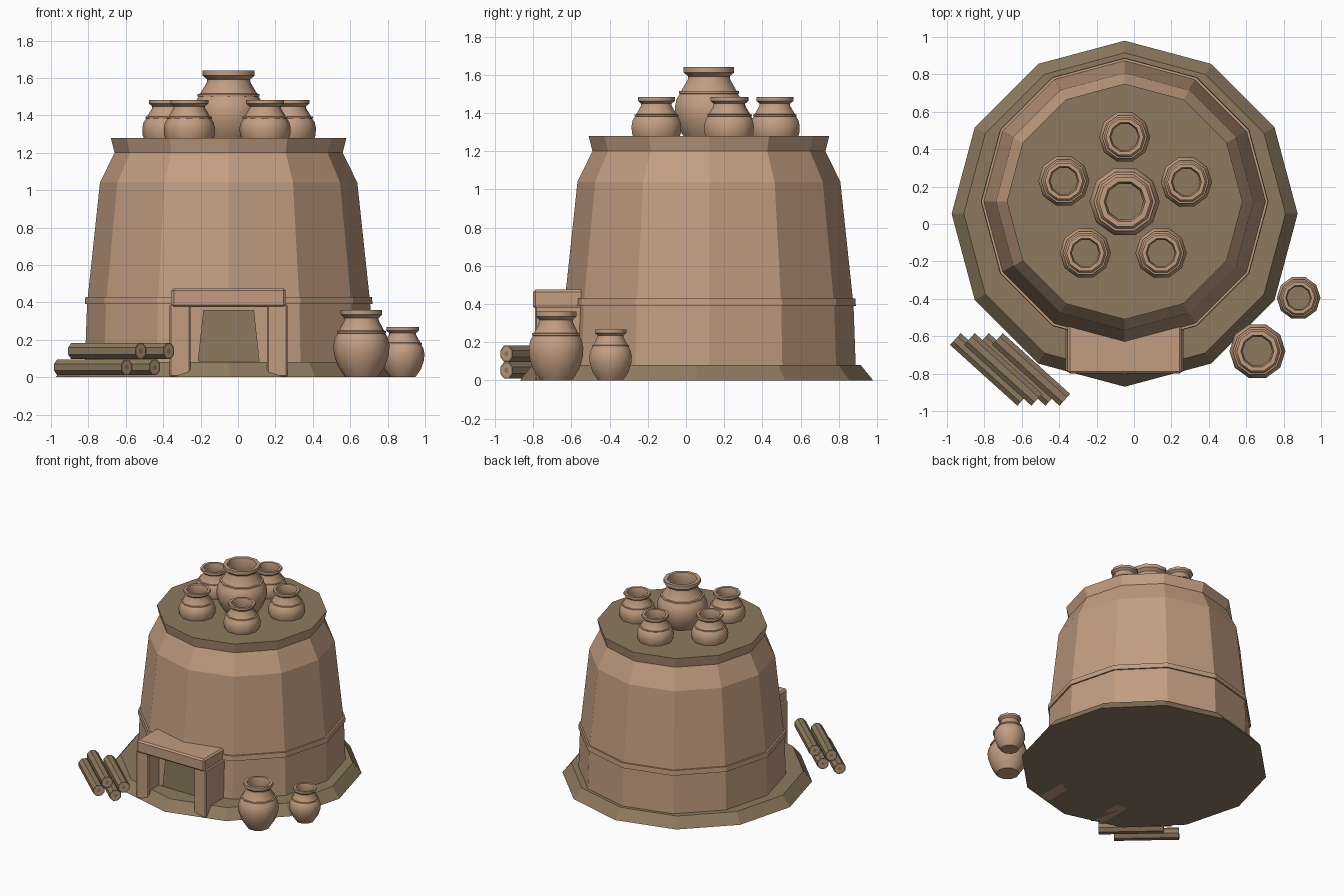
import bpy, bmesh, math
from mathutils import Vector, Matrix

cube = bpy.data.objects.get("Cube")
if cube:
    bpy.data.objects.remove(cube, do_unlink=True)


def material(name, colour):
    m = bpy.data.materials.new(name)
    m.use_nodes = True
    m.diffuse_color = (*colour, 1)
    bsdf = next(n for n in m.node_tree.nodes if n.type == 'BSDF_PRINCIPLED')
    bsdf.inputs["Base Color"].default_value = (*colour, 1)
    bsdf.inputs["Roughness"].default_value = 0.9
    return m


CLAY = material("clay", (0.54, 0.34, 0.22))
EARTH = material("dry_earth", (0.27, 0.195, 0.115))


def finish(name, bm, mats, smooth=None):
    mesh = bpy.data.meshes.new(name)
    bmesh.ops.recalc_face_normals(bm, faces=bm.faces)
    bm.to_mesh(mesh)
    bm.free()
    for m in mats:
        mesh.materials.append(m)
    ob = bpy.data.objects.new(name, mesh)
    bpy.context.collection.objects.link(ob)
    if smooth:
        bpy.ops.object.select_all(action='DESELECT')
        ob.select_set(True)
        bpy.context.view_layer.objects.active = ob
        bpy.ops.object.shade_smooth_by_angle(angle=math.radians(smooth))
    return ob


def lathe(name, profile, centre, sides, mats, smooth=None, last_mat=0):
    """Revolve (radius, height) points about z, capping both ends."""
    bm = bmesh.new()
    rings = []
    for r, z in profile:
        rings.append([bm.verts.new((centre[0] + r * math.cos(math.tau * i / sides),
                                    centre[1] + r * math.sin(math.tau * i / sides),
                                    centre[2] + z)) for i in range(sides)])
    for a, b in zip(rings, rings[1:]):
        for i in range(sides):
            j = (i + 1) % sides
            bm.faces.new((a[i], a[j], b[j], b[i]))
    bm.faces.new(rings[0][::-1])
    bm.faces.new(rings[-1]).material_index = last_mat
    return finish(name, bm, mats, smooth)


def box(name, low, high, mat, bevel=0):
    low, high = Vector(low), Vector(high)
    bm = bmesh.new()
    bmesh.ops.create_cube(bm, size=1, matrix=Matrix.Translation((low + high) / 2)
                          @ Matrix.Diagonal((*(high - low), 1)))
    if bevel:
        bmesh.ops.bevel(bm, geom=bm.edges[:], offset=bevel, segments=1, affect='EDGES')
    return finish(name, bm, [mat])


def panel(name, outline, y, depth, mat):
    """Upright plate from an (x, z) outline, front at y."""
    bm = bmesh.new()
    face = bm.faces.new([bm.verts.new((x, y, z)) for x, z in outline])
    new = bmesh.ops.extrude_face_region(bm, geom=[face])["geom"]
    bmesh.ops.translate(bm, vec=(0, depth, 0),
                        verts=[v for v in new if isinstance(v, bmesh.types.BMVert)])
    return finish(name, bm, [mat])


# Ground plinth and kiln body
MID = -0.05
lathe("plinth", [(0.925, 0), (0.86, 0.08)], (MID, 0.055, 0), 12, [EARTH])
lathe("kiln_body", [(0.77, 0.03), (0.757, 0.39), (0.769, 0.39), (0.766, 0.43),
                    (0.753, 0.43), (0.688, 1.04), (0.61, 1.2), (0.63, 1.28)],
      (MID, 0.12, 0), 12, [CLAY, EARTH], last_mat=1)

# Doorway: posts, lintel, lining and recessed opening
for side, name in ((-1, "right_door_post"), (1, "left_door_post")):
    xs = sorted((MID + side * 0.205, MID + side * 0.315))
    box(name, (xs[0], -0.79, 0), (xs[1], -0.5, 0.39), CLAY, 0.008)
box("door_lintel", (MID - 0.305, -0.8, 0.375), (MID + 0.305, -0.5, 0.475), CLAY, 0.012)
panel("door_lining", [(MID - 0.21, 0.04), (MID + 0.21, 0.04),
                      (MID + 0.21, 0.38), (MID - 0.21, 0.38)], -0.655, 0.05, CLAY)
panel("door_opening", [(MID - 0.165, 0.085), (MID + 0.165, 0.085),
                       (MID + 0.135, 0.36), (MID - 0.135, 0.36)], -0.664, 0.009, EARTH)

# Jars: outer wall, raised cord, flared rim, hollow inside
JAR = [(0.58, 0), (0.84, 0.16), (0.98, 0.34), (1, 0.47), (0.95, 0.58), (0.85, 0.65),
       (0.88, 0.655), (0.88, 0.685), (0.81, 0.69), (0.62, 0.84), (0.61, 0.88),
       (0.74, 0.93), (0.74, 1), (0.59, 1), (0.53, 0.88), (0.56, 0.8), (0.6, 0.25)]


def jar(name, x, y, bottom, radius, height):
    lathe(name, [(r * radius, z * height) for r, z in JAR], (x, y, bottom), 10,
          [CLAY, EARTH], smooth=40, last_mat=1)


jar("large_roof_jar", MID, 0.12, 1.24, 0.188, 0.4)
roof_spots = [(MID, 0.465), (-0.375, 0.23), (0.28, 0.225), (-0.26, -0.155), (0.145, -0.155)]
for n, (x, y) in enumerate(roof_spots):
    jar(f"small_roof_jar_{n + 1}", x, y, 1.195, 0.137, 0.288)
jar("large_ground_jar", 0.66, -0.68, 0, 0.15, 0.36)
jar("small_ground_jar", 0.88, -0.395, 0, 0.117, 0.268)


# Firewood: long eight-sided logs with pale cut ends
def log(name, end, z, radius=0.046, length=0.485):
    along = Vector((0.36, -0.325, 0)).normalized()
    centre = Vector((end, -0.94, z)) - along * length / 2
    bm = bmesh.new()
    bmesh.ops.create_cone(bm, cap_ends=True, segments=8, radius1=radius, radius2=radius,
                          depth=length)
    ends = [f for f in bm.faces if len(f.verts) == 8]
    bmesh.ops.inset_individual(bm, faces=ends, thickness=radius * 0.2)
    for f in ends:
        f.material_index = 1
    bmesh.ops.inset_individual(bm, faces=ends, thickness=radius * 0.5)
    for f in ends:
        f.material_index = 0
    turn = along.to_track_quat('Z', 'Y').to_matrix().to_4x4()
    bm.transform(Matrix.Translation(centre) @ turn @ Matrix.Rotation(math.pi / 8, 4, 'Z'))
    finish(name, bm, [EARTH, CLAY])


for n, end in enumerate((-0.595, -0.52, -0.445, -0.37)):
    log(f"log_{n + 1}", end, 0.14 if n % 2 else 0.053)
